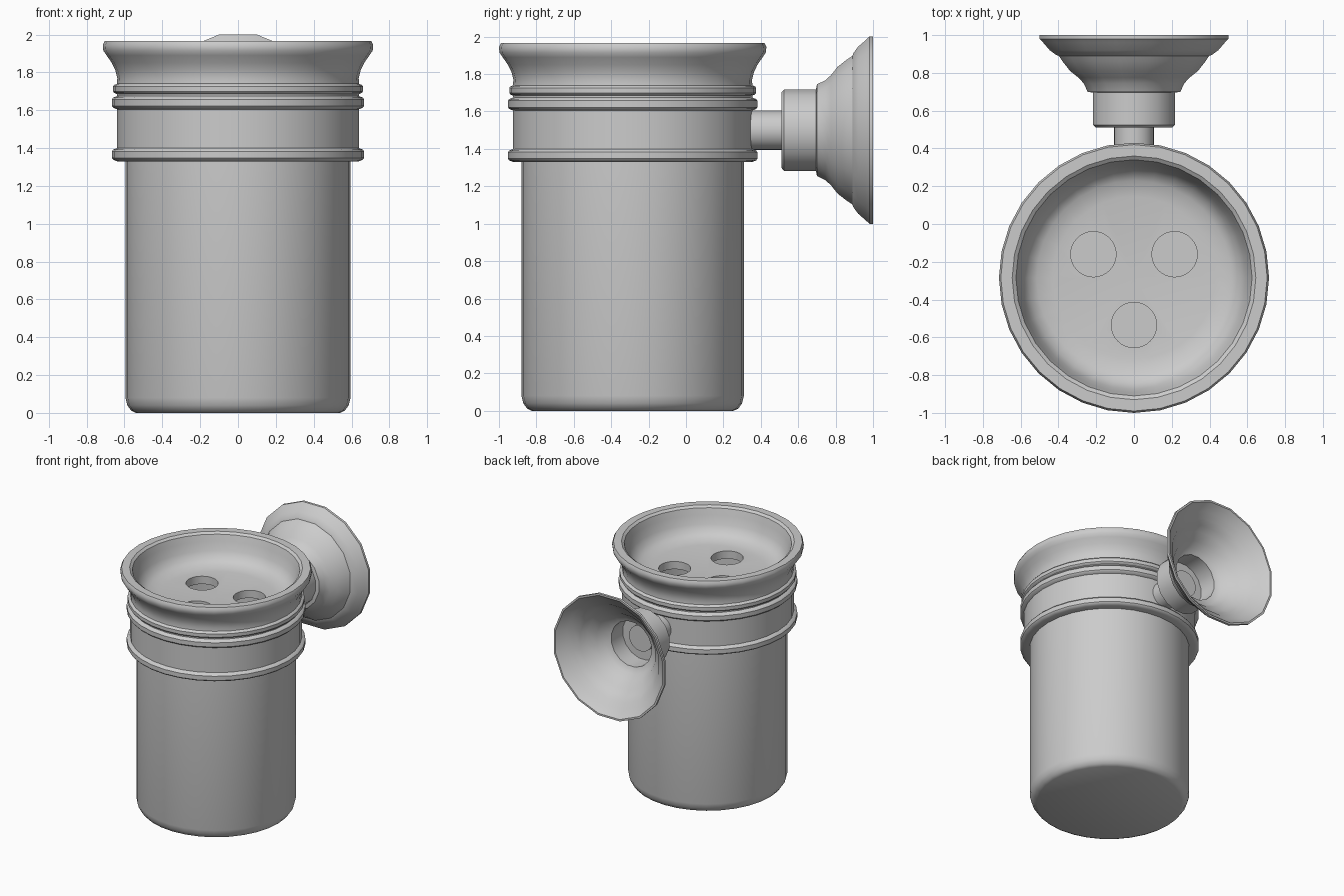
import bpy
import bmesh
from math import pi, radians
from mathutils import Matrix, Vector

cube = bpy.data.objects.get("Cube")
if cube:
    bpy.data.objects.remove(cube)

# One plain grey for everything
grey = bpy.data.materials.new("plain_grey")
grey.use_nodes = True
colour = (0.6, 0.6, 0.6, 1)
grey.diffuse_color = colour
grey.node_tree.nodes["Principled BSDF"].inputs["Base Color"].default_value = colour

CUP_Y = -0.285
ARM_Z = 1.5
UPRIGHT = Matrix.Translation((0, CUP_Y, 0))
BACKWARD = Matrix.Translation((0, 0, ARM_Z)) @ Matrix.Rotation(-pi / 2, 4, "X")


def lathe(name, profile, sides, place, turn=0.0):
    """Spin a (radius, height) profile round its own axis."""
    bm = bmesh.new()
    start = Matrix.Rotation(turn, 3, "Z")
    verts = [bm.verts.new(start @ Vector((r, 0, h))) for r, h in profile]
    edges = [bm.edges.new(pair) for pair in zip(verts, verts[1:])]
    bmesh.ops.spin(bm, geom=verts + edges, cent=(0, 0, 0), axis=(0, 0, 1),
                   angle=2 * pi, steps=sides)
    bmesh.ops.remove_doubles(bm, verts=bm.verts, dist=0.0005)
    bmesh.ops.recalc_face_normals(bm, faces=bm.faces)
    mesh = bpy.data.meshes.new(name)
    bm.to_mesh(mesh)
    bm.free()
    mesh.materials.append(grey)
    obj = bpy.data.objects.new(name, mesh)
    obj.matrix_world = place
    bpy.context.collection.objects.link(obj)
    return obj


def activate(obj):
    bpy.ops.object.select_all(action="DESELECT")
    obj.select_set(True)
    bpy.context.view_layer.objects.active = obj


def smooth(obj):
    activate(obj)
    bpy.ops.object.shade_smooth_by_angle(angle=radians(35))


def bead(radius, low, high, depth):
    """Rounded band standing out from a wall."""
    t = (high - low) / 4
    return [(radius - depth, low), (radius - depth / 4, low + t / 2),
            (radius, low + t), (radius, high - t),
            (radius - depth / 4, high - t / 2), (radius - depth, high)]


# Hollow beaker
beaker = lathe("beaker", [
    (0, 0), (0.54, 0), (0.565, 0.012), (0.585, 0.04), (0.595, 0.08),
    (0.595, 1.4), (0.55, 1.4), (0.55, 0.08), (0.52, 0.05), (0, 0.05)],
    32, UPRIGHT)

# Lid: banded collar, flared lip and sunken dish
lid = lathe("lid", [(0, 1.67), (0.56, 1.67), (0.56, 1.33)]
            + bead(0.667, 1.33, 1.4, 0.027)
            + bead(0.667, 1.605, 1.675, 0.027)
            + bead(0.66, 1.685, 1.74, 0.02)
            + [(0.638, 1.77), (0.648, 1.81), (0.667, 1.85), (0.695, 1.89),
               (0.712, 1.915), (0.715, 1.945), (0.705, 1.965), (0.645, 1.965),
               (0.625, 1.95), (0.61, 1.9), (0.59, 1.83), (0.56, 1.78),
               (0.515, 1.75), (0.43, 1.735), (0, 1.73)],
            32, UPRIGHT)

# Three round holes through the dish
for x, y in ((-0.215, -0.16), (0.215, -0.16), (0, -0.535)):
    cutter = lathe("hole_cutter", [(0, 1.55), (0.12, 1.55), (0.12, 1.85), (0, 1.85)],
                   32, Matrix.Translation((x, y, 0)))
    cutter.hide_render = True
    activate(lid)
    cut = lid.modifiers.new("hole", "BOOLEAN")
    cut.object = cutter
    cut.solver = "EXACT"
    bpy.ops.object.modifier_apply(modifier=cut.name)
    bpy.data.objects.remove(cutter)

# Arm joining the lid to the suction cup
arm = lathe("arm", [(0, 0.3), (0.105, 0.3), (0.105, 0.59), (0, 0.59)],
            32, BACKWARD)

# Hollow suction cup opening to the back
suction_cup = lathe("suction_cup", [
    (0, 0.51), (0.205, 0.51), (0.222, 0.525), (0.222, 0.695), (0.25, 0.7),
    (0.272, 0.745), (0.3, 0.775), (0.345, 0.81), (0.385, 0.86), (0.405, 0.89),
    (0.42, 0.895), (0.455, 0.92), (0.49, 0.96), (0.51, 0.98), (0.51, 1),
    (0.495, 1), (0.44, 0.94), (0.395, 0.91), (0.36, 0.865), (0.325, 0.825),
    (0.27, 0.78), (0.235, 0.73), (0.185, 0.71), (0.185, 0.56), (0, 0.56)],
    16, BACKWARD, turn=pi / 16)

for part in (beaker, lid, arm, suction_cup):
    smooth(part)
